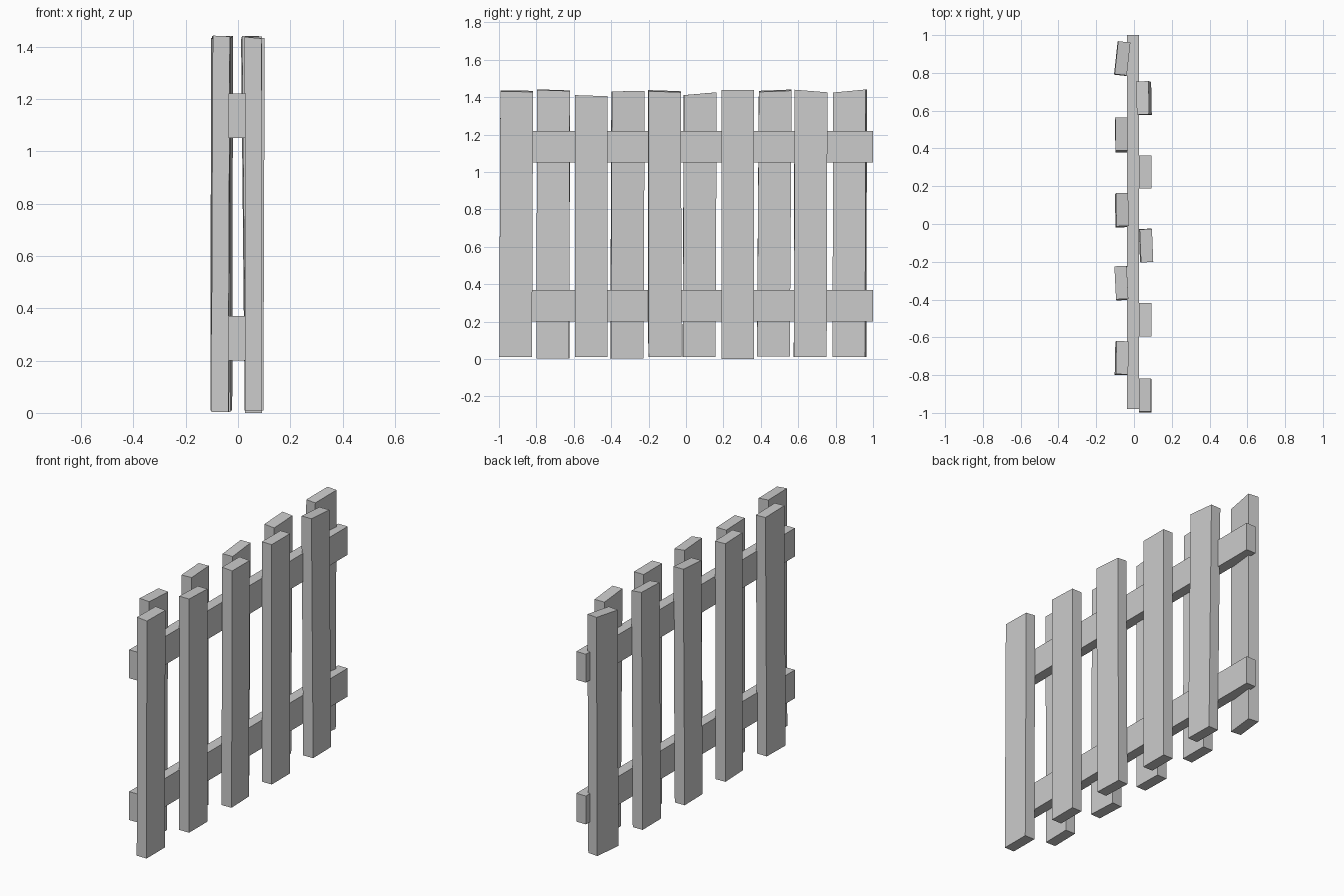
import bpy
import bmesh
from mathutils import Matrix, Vector

HALF_W, HALF_T = 0.0875, 0.0325


def box(name, corners):
    # corners: 4 bottom then 4 top, both counter-clockwise from above
    bm = bmesh.new()
    v = [bm.verts.new(c) for c in corners]
    for f in ((3, 2, 1, 0), (4, 5, 6, 7), (0, 1, 5, 4),
              (1, 2, 6, 5), (2, 3, 7, 6), (3, 0, 4, 7)):
        bm.faces.new([v[i] for i in f])
    me = bpy.data.meshes.new(name)
    bm.to_mesh(me)
    bm.free()
    ob = bpy.data.objects.new(name, me)
    bpy.context.collection.objects.link(ob)
    return ob


def plank(name, bottom, top, yaw, z0, z_left, z_right, x_drop):
    # Slightly leaning, twisted board with a crooked sawn top
    turn = Matrix.Rotation(yaw, 3, 'Z')
    signs = ((-1, -1), (1, -1), (1, 1), (-1, 1))
    pts = []
    for cx, cy, is_top in ((*bottom, False), (*top, True)):
        for sx, sy in signs:
            z = z0
            if is_top:
                z = (z_left if sy < 0 else z_right) - (x_drop if sx > 0 else 0)
            p = turn @ Vector((sx * HALF_T, sy * HALF_W, 0))
            pts.append(p + Vector((cx, cy, z)))
    box(name, pts)


# Two horizontal rails
for name, z0, z1 in (("lower_rail", 0.20, 0.37), ("upper_rail", 1.05, 1.22)):
    ring = ((-0.036, -0.98), (0.027, -0.98), (0.027, 1.0), (-0.036, 1.0))
    box(name, [(x, y, z) for z in (z0, z1) for x, y in ring])

# Pickets on alternating sides of the rails:
# bottom centre, top centre, yaw, bottom z, top z left / right, drop across x
pickets = [
    ((0.060, -0.911), (0.058, -0.905), 0.00, 0.010, 1.437, 1.434, 0.006),
    ((-0.068, -0.712), (-0.062, -0.708), -0.02, 0.004, 1.442, 1.436, 0.003),
    ((0.059, -0.507), (0.059, -0.507), 0.00, 0.010, 1.411, 1.405, 0.000),
    ((-0.065, -0.316), (-0.067, -0.310), 0.05, 0.003, 1.431, 1.433, 0.000),
    ((0.061, -0.113), (0.066, -0.115), 0.04, 0.010, 1.438, 1.432, 0.006),
    ((-0.067, 0.070), (-0.062, 0.076), 0.02, 0.010, 1.411, 1.426, 0.000),
    ((0.059, 0.276), (0.059, 0.276), 0.00, 0.000, 1.438, 1.438, 0.000),
    ((-0.067, 0.467), (-0.066, 0.477), 0.01, 0.014, 1.434, 1.441, 0.006),
    ((0.060, 0.664), (0.046, 0.668), 0.02, 0.010, 1.440, 1.426, 0.000),
    ((-0.064, 0.874), (-0.061, 0.877), -0.11, 0.010, 1.425, 1.441, 0.000),
]
for i, p in enumerate(pickets, 1):
    plank(f"picket_{i:02d}", *p)
